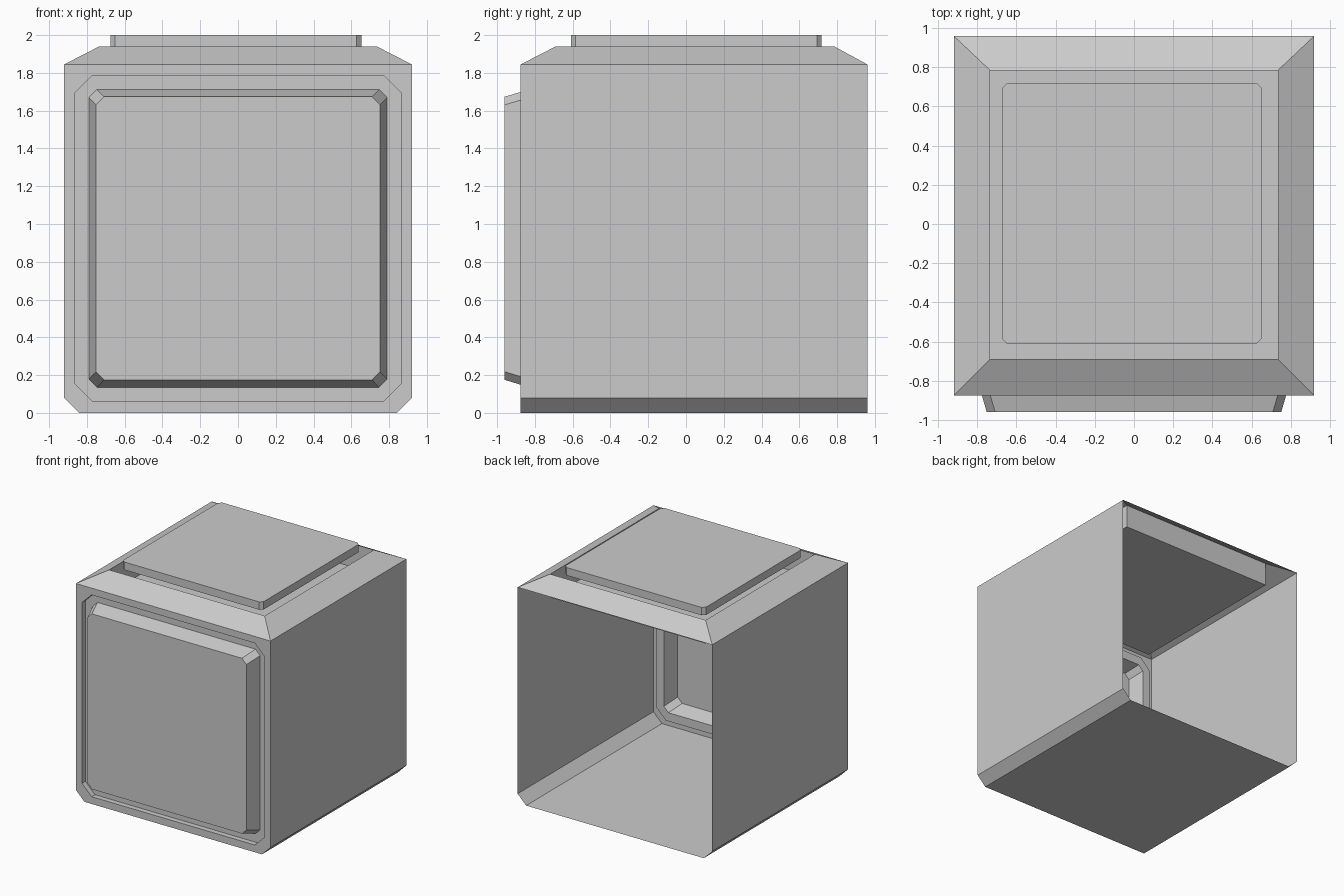
import bpy, bmesh
from mathutils import Matrix

if "Cube" in bpy.data.objects:
    bpy.data.objects.remove(bpy.data.objects["Cube"])


def outline(x0, x1, v0, v1, w, low, high):
    """Chamfered rectangle at depth w; low/high are the bottom/top corner cuts."""
    pts = [(x0 + low, v0), (x1 - low, v0), (x1, v0 + low), (x1, v1 - high),
           (x1 - high, v1), (x0 + high, v1), (x0, v1 - high), (x0, v0 + low)]
    return [(x, v, w) for x, v in pts]


def loft(name, loops, facing_front=False, cap_start=False, drop_above=None):
    """Join successive outlines with faces and close the last one."""
    bm = bmesh.new()
    rings = [[bm.verts.new(p) for p in loop] for loop in loops]
    for a, b in zip(rings, rings[1:]):
        for i in range(len(a)):
            j = (i + 1) % len(a)
            bm.faces.new((a[i], a[j], b[j], b[i]))
    bm.faces.new(rings[-1])
    if cap_start:
        bm.faces.new(rings[0][::-1])
    bmesh.ops.remove_doubles(bm, verts=bm.verts[:], dist=0.0005)
    if facing_front:
        bm.transform(Matrix(((1, 0, 0, 0), (0, 0, -1, 0), (0, 1, 0, 0), (0, 0, 0, 1))))
    if drop_above is not None:
        top = [f for f in bm.faces if all(v.co.z > drop_above for v in f.verts)]
        bmesh.ops.delete(bm, geom=top, context='FACES')
    mesh = bpy.data.meshes.new(name)
    bm.to_mesh(mesh)
    bm.free()
    obj = bpy.data.objects.new(name, mesh)
    bpy.context.collection.objects.link(obj)
    return obj


# Thin open-backed housing: walls, front rim, groove and raised front panel
loft("housing", [
    outline(-0.92, 0.92, 0.0, 1.845, -0.96, 0.08, 0),
    outline(-0.92, 0.92, 0.0, 1.845, 0.875, 0.08, 0),
    outline(-0.862, 0.862, 0.062, 1.787, 0.875, 0.09, 0.09),
    outline(-0.862, 0.862, 0.062, 1.787, 0.83, 0.09, 0.09),
    outline(-0.79, 0.79, 0.135, 1.712, 0.83, 0.043, 0.043),
    outline(-0.752, 0.752, 0.175, 1.674, 0.96, 0.043, 0.043),
], facing_front=True, drop_above=1.84)

# Sloped roof with a square well sunk into it
loft("roof", [
    outline(-0.92, 0.92, -0.875, 0.96, 1.845, 0, 0),
    outline(-0.735, 0.735, -0.69, 0.785, 1.94, 0, 0),
    outline(-0.735, 0.735, -0.69, 0.785, 1.74, 0, 0),
])

# Flat lid hovering over the well
loft("lid", [
    outline(-0.675, 0.653, -0.61, 0.718, 1.933, 0.025, 0.025),
    outline(-0.675, 0.653, -0.61, 0.718, 2.0, 0.025, 0.025),
], cap_start=True)
